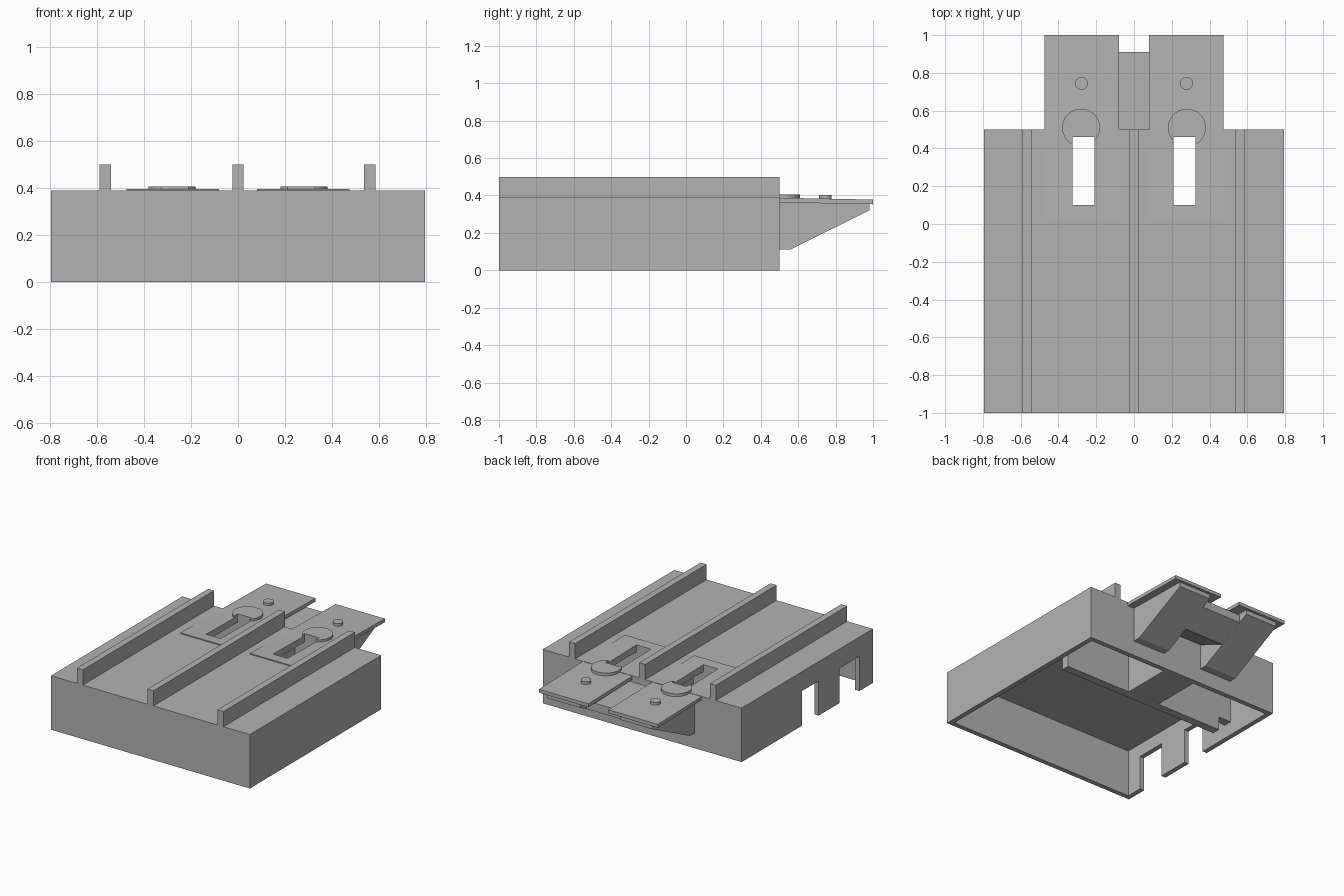
import bpy, bmesh

if "Cube" in bpy.data.objects:
    bpy.data.objects.remove(bpy.data.objects["Cube"], do_unlink=True)

GREY = (0.45, 0.45, 0.45, 1.0)
grey = bpy.data.materials.new("plain grey")
grey.use_nodes = True
grey.diffuse_color = GREY
grey.node_tree.nodes["Principled BSDF"].inputs["Base Color"].default_value = GREY


def finish(name, bm):
    bmesh.ops.recalc_face_normals(bm, faces=bm.faces)
    mesh = bpy.data.meshes.new(name)
    bm.to_mesh(mesh)
    bm.free()
    mesh.materials.append(grey)
    ob = bpy.data.objects.new(name, mesh)
    bpy.context.collection.objects.link(ob)
    return ob


def prism(name, profile, x0, x1):
    """Side profile of (y, z) points, extruded along x."""
    bm = bmesh.new()
    face = bm.faces.new([bm.verts.new((x0, y, z)) for y, z in profile])
    moved = bmesh.ops.extrude_face_region(bm, geom=[face])["geom"]
    verts = [v for v in moved if isinstance(v, bmesh.types.BMVert)]
    bmesh.ops.translate(bm, verts=verts, vec=(x1 - x0, 0, 0))
    return finish(name, bm)


def box(name, x0, x1, y0, y1, z0, z1):
    return prism(name, [(y0, z0), (y1, z0), (y1, z1), (y0, z1)], x0, x1)


def disc(name, x, y, z0, z1, radius, sides):
    bm = bmesh.new()
    bmesh.ops.create_cone(bm, cap_ends=True, segments=sides, radius1=radius,
                          radius2=radius, depth=z1 - z0)
    bmesh.ops.translate(bm, verts=bm.verts, vec=(x, y, (z0 + z1) / 2))
    ob = finish(name, bm)
    smooth(ob)
    return ob


def smooth(ob):
    bpy.ops.object.select_all(action="DESELECT")
    ob.select_set(True)
    bpy.context.view_layer.objects.active = ob
    bpy.ops.object.shade_smooth_by_angle()


def cut(ob, *cutters):
    """Subtract the cutters and keep the result as plain mesh."""
    for c in cutters:
        c.hide_render = True
        mod = ob.modifiers.new("cut", "BOOLEAN")
        mod.operation = "DIFFERENCE"
        mod.solver = "EXACT"
        mod.object = c
        bpy.ops.object.select_all(action="DESELECT")
        ob.select_set(True)
        bpy.context.view_layer.objects.active = ob
        bpy.ops.object.modifier_apply(modifier=mod.name)


W, BACK, ROOF, WALL, CEIL = 0.795, 0.5, 0.39, 0.035, 0.345
IN = W - WALL

# Slot cutters shared by the body, plates and discs
slots = {s: box("slot_cutter", s * 0.21, s * 0.325, 0.1, 0.46, 0.3, 0.45) for s in (-1, 1)}
cavity = box("cavity_cutter", -IN, IN, -1 + WALL, BACK - WALL, -0.1, CEIL)
notches = [box("notch_cutter", -W - 0.05, -IN + 0.02, y0, y1, -0.1, 0.25)
           for y0, y1 in ((-0.845, -0.62), (-0.38, -0.19))]

# Hollow body, open underneath, with two notches in one side wall
body = box("body_shell", -W, W, -1, BACK, 0, ROOF)
cut(body, cavity, *notches, *slots.values())

# Long ridges on the roof
for x in (-0.565, 0, 0.56):
    box("roof_ridge", x - 0.024, x + 0.024, -1, BACK, ROOF - 0.01, 0.5)

# Inner cross wall with stepped ends, and centre block
box("cross_wall", -0.66, 0.66, 0.04, 0.1, 0.002, CEIL + 0.01)
box("centre_block", -0.13, 0.13, 0.09, BACK - WALL + 0.01, 0.002, CEIL + 0.01)

for s in (-1, 1):
    box("cross_wall_end", s * 0.65, s * (IN + 0.01), 0.04, 0.1, 0.1, CEIL + 0.01)

    # Slightly tilted plate with its slotted disc and peg
    plate = prism("tilted_plate", [(0.02, 0.397), (1, 0.378), (1, 0.353), (0.02, 0.372)],
                  s * 0.08, s * 0.475)
    cut(plate, slots[s])
    washer = disc("round_washer", s * 0.28, 0.51, 0.375, 0.406, 0.1, 48)
    cut(washer, slots[s])
    disc("round_peg", s * 0.278, 0.745, 0.37, 0.403, 0.034, 32)

    # Wedge bracket under the plate
    prism("wedge_bracket", [(0.49, 0.11), (0.555, 0.11), (0.98, 0.32), (0.98, 0.36), (0.49, 0.37)],
          s * 0.16, s * 0.42)

# Web joining the two brackets
prism("bracket_web", [(0.49, 0.345), (0.49, 0.3), (0.73, 0.197), (0.91, 0.286), (0.91, 0.345)],
      -0.17, 0.17)

# Remove the cutters
for c in [cavity, *notches, *slots.values()]:
    bpy.data.objects.remove(c, do_unlink=True)
